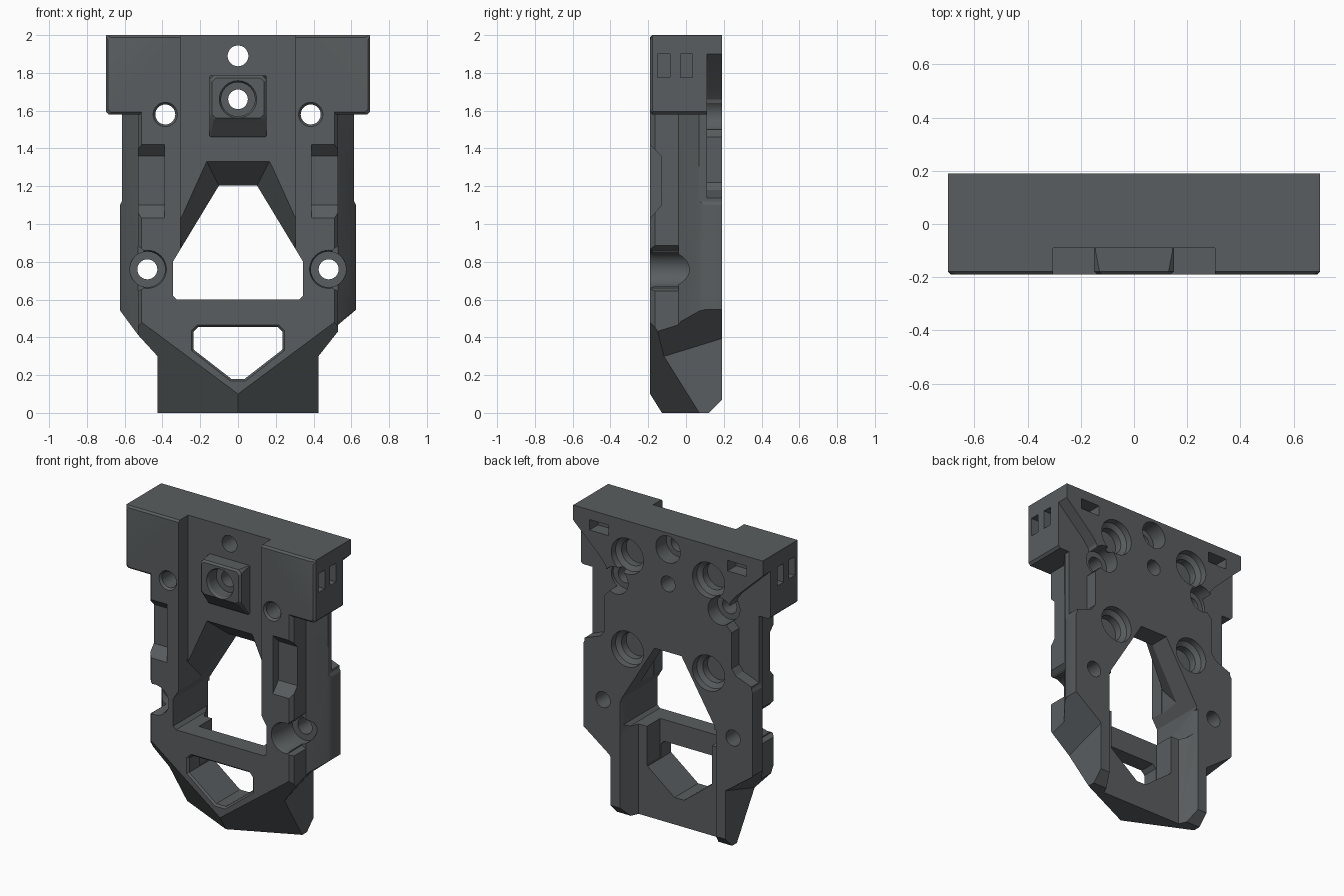
import bpy, bmesh, math
from mathutils import Vector

if "Cube" in bpy.data.objects:
    bpy.data.objects.remove(bpy.data.objects["Cube"])

grey = bpy.data.materials.new("dark_grey")
grey.diffuse_color = (0.10, 0.11, 0.115, 1)
grey.use_nodes = True
grey.node_tree.nodes["Principled BSDF"].inputs["Base Color"].default_value = grey.diffuse_color


def loft(name, rings):
    """Closed solid through rings of equal point count."""
    bm = bmesh.new()
    vs = [[bm.verts.new(p) for p in r] for r in rings]
    n = len(vs[0])
    for a, b in zip(vs, vs[1:]):
        for i in range(n):
            j = (i + 1) % n
            bm.faces.new((a[i], a[j], b[j], b[i]))
    bm.faces.new(vs[0])
    bm.faces.new(vs[-1])
    bmesh.ops.recalc_face_normals(bm, faces=bm.faces)
    me = bpy.data.meshes.new(name)
    bm.to_mesh(me)
    bm.free()
    ob = bpy.data.objects.new(name, me)
    bpy.context.collection.objects.link(ob)
    me.materials.append(grey)
    return ob


def xz(pts, y):
    return [(x, y, z) for x, z in pts]


def prism(pts, y0, y1):
    return [xz(pts, y0), xz(pts, y1)]


def box(x0, x1, y0, y1, z0, z1):
    return prism([(x0, z0), (x1, z0), (x1, z1), (x0, z1)], y0, y1)


def both(half):
    """Mirror a right-hand outline, listed top to bottom, into a closed one."""
    return half + [(-x, z) for x, z in reversed(half)]


def bore(x, z, *steps):
    """Turned hole along y; steps are (y, radius)."""
    ang = [2 * math.pi * i / 32 for i in range(32)]
    return [[(x + r * math.cos(a), y, z + r * math.sin(a)) for a in ang] for y, r in steps]


def boolean(target, rings, op='DIFFERENCE', mirror=False):
    for s in ((1, -1) if mirror else (1,)):
        tool = loft("tool", [[(s * x, y, z) for x, y, z in r] for r in rings])
        m = target.modifiers.new("bool", 'BOOLEAN')
        m.operation, m.object, m.solver = op, tool, 'EXACT'
        bpy.context.view_layer.objects.active = target
        bpy.ops.object.modifier_apply(modifier=m.name)
        bpy.data.objects.remove(tool)


# Body: plan profile raised along z, then trimmed to the front outline
right = [(0.51, -0.19), (0.53, -0.165), (0.53, -0.04), (0.615, 0.07), (0.625, 0.10), (0.625, 0.19)]
plan = right + [(-x, y) for x, y in reversed(right)]
body = loft("bracket_body", [[(x, y, z) for x, y in plan] for z in (0, 1.7)])


def outline(low):
    return both([(0.615, 1.8), (0.615, 1.12), (0.63, 1.09), (0.63, 0.55), (0.425, low), (0.425, -0.1)])


boolean(body, [xz(outline(0.27), -0.21), xz(outline(0.40), 0.21)], 'INTERSECT')

# Pointed lower nose and bottom rear bevel
bm = bmesh.new()
bm.from_mesh(body.data)
for co, no in (((0, -0.19, 0.1), (0.745, -1.6, -1)), ((0, -0.19, 0.1), (-0.745, -1.6, -1)),
               ((0, 0.12, 0), (0, 1, -1))):
    res = bmesh.ops.bisect_plane(bm, geom=bm.verts[:] + bm.edges[:] + bm.faces[:], dist=1e-6,
                                 plane_co=co, plane_no=Vector(no).normalized(), clear_outer=True)
    cut = [e for e in res['geom_cut'] if isinstance(e, bmesh.types.BMEdge)]
    bmesh.ops.holes_fill(bm, edges=[e for e in cut if e.is_boundary], sides=0)
bmesh.ops.recalc_face_normals(bm, faces=bm.faces)
bm.to_mesh(body.data)
bm.free()


# Head block with softened front edges
def head(inset):
    a, lo, hi, c = 0.70 - inset, 1.58 + inset, 2.0 - inset, 0.015
    return both([(a - c, hi), (a, hi - c), (a, lo + c), (a - c, lo)])


def head_back(a, lo, hi):
    return both([(a - 0.001, hi), (a, hi - 0.001), (a, lo + 0.015), (a - 0.015, lo)])


boolean(body, [xz(head(0.012), -0.19), xz(head_back(0.70, 1.58, 2.0), -0.178),
               xz(head_back(0.70, 1.58, 2.0), 0.19)], 'UNION')

# Central front recess and main window with sloping upper edges
boolean(body, box(-0.305, 0.305, -0.3, -0.09, 0.80, 2.1))
boolean(body, prism(both([(0.10, 1.205), (0.345, 0.80), (0.345, 0.62), (0.325, 0.60)]), -0.3, 0.3))
boolean(body, [xz(both([(0.17, 1.34), (0.31, 1.03), (0.31, 0.75)]), -0.10),
               xz(both([(0.10, 1.20), (0.30, 0.86), (0.30, 0.75)]), 0.06)])

# Rear channel between the legs, and pocket behind the crossbar
boolean(body, [[(-0.30, 0.07, z), (0.30, 0.07, z), (0.365, 0.21, z), (-0.365, 0.21, z)] for z in (-0.1, 0.78)])
boolean(body, box(-0.24, 0.24, -0.07, 0.3, 0.34, 0.7))

# Lower window with a bevelled front rim
low = [(0.21, 0.455), (0.235, 0.43), (0.235, 0.335), (0.035, 0.18)]
rim = [(0.215, 0.468), (0.248, 0.435), (0.248, 0.33), (0.04, 0.167)]
boolean(body, [xz(both(rim), -0.192), xz(both(low), -0.178), xz(both(low), 0.3)])

# Hub on the recessed panel
def hub(a, lo, hi, c=0.02):
    return both([(a - c, hi), (a, hi - c), (a, lo + c), (a - c, lo)])


boolean(body, [xz(hub(0.15, 1.46, 1.785, 0.005), -0.08), xz(hub(0.15, 1.46, 1.785, 0.005), -0.10),
               xz(hub(0.15, 1.55, 1.785), -0.178), xz(hub(0.138, 1.562, 1.773), -0.19)], 'UNION')
boolean(body, bore(0, 1.66, (-0.2, 0.105), (-0.175, 0.09), (-0.10, 0.09)))
boolean(body, bore(0, 1.66, (-0.3, 0.052), (0.3, 0.052)))

# Upper centre screw hole
boolean(body, bore(0, 1.89, (-0.3, 0.055), (0.3, 0.055)))
boolean(body, bore(0, 1.89, (0.08, 0.09), (0.3, 0.09)))

# Rear edge reliefs beside the plate
boolean(body, prism([(0.75, 1.94), (0.70, 1.90), (0.50, 1.71), (0.46, 1.66), (0.43, 1.50), (0.47, 1.46),
                     (0.47, 1.22), (0.50, 1.18), (0.66, 1.12), (0.75, 1.12)], 0.11, 0.3), mirror=True)
boolean(body, bore(0.385, 1.58, (0.09, 0.09), (0.3, 0.09)), mirror=True)

# Screw holes under the head and in the lower wings
boolean(body, bore(0.385, 1.58, (-0.192, 0.066), (-0.175, 0.053), (0.3, 0.053)), mirror=True)
boolean(body, prism([(0.50, 0.86), (0.56, 0.91), (0.70, 0.91), (0.70, 0.63), (0.56, 0.63), (0.50, 0.66)],
                    -0.3, -0.04), mirror=True)
boolean(body, bore(0.48, 0.76, (-0.2, 0.105), (-0.17, 0.094), (0.02, 0.094)), mirror=True)
boolean(body, bore(0.48, 0.76, (-0.3, 0.053), (0.3, 0.053)), mirror=True)

# Four round rear sockets
for z in (1.765, 1.145):
    boolean(body, bore(0.30, z, (0.08, 0.085), (0.13, 0.085), (0.15, 0.115), (0.2, 0.12)), mirror=True)

# Finger notches in the front rails
boolean(body, [[(x, -0.2, 1.43), (x, -0.13, 1.36), (x, -0.13, 1.10), (x, -0.2, 1.02)]
               for x in (0.39, 0.6)], mirror=True)

# Rectangular nut slots in head sides and back
for y0, y1 in ((-0.15, -0.085), (-0.03, 0.035)):
    boolean(body, box(0.61, 0.75, y0, y1, 1.775, 1.90), mirror=True)
boolean(body, box(0.44, 0.58, 0.10, 0.3, 1.865, 1.935), mirror=True)

# Smooth bores, sharp edges
bpy.ops.object.select_all(action='DESELECT')
body.select_set(True)
bpy.context.view_layer.objects.active = body
bpy.ops.object.shade_smooth_by_angle(angle=math.radians(25))
